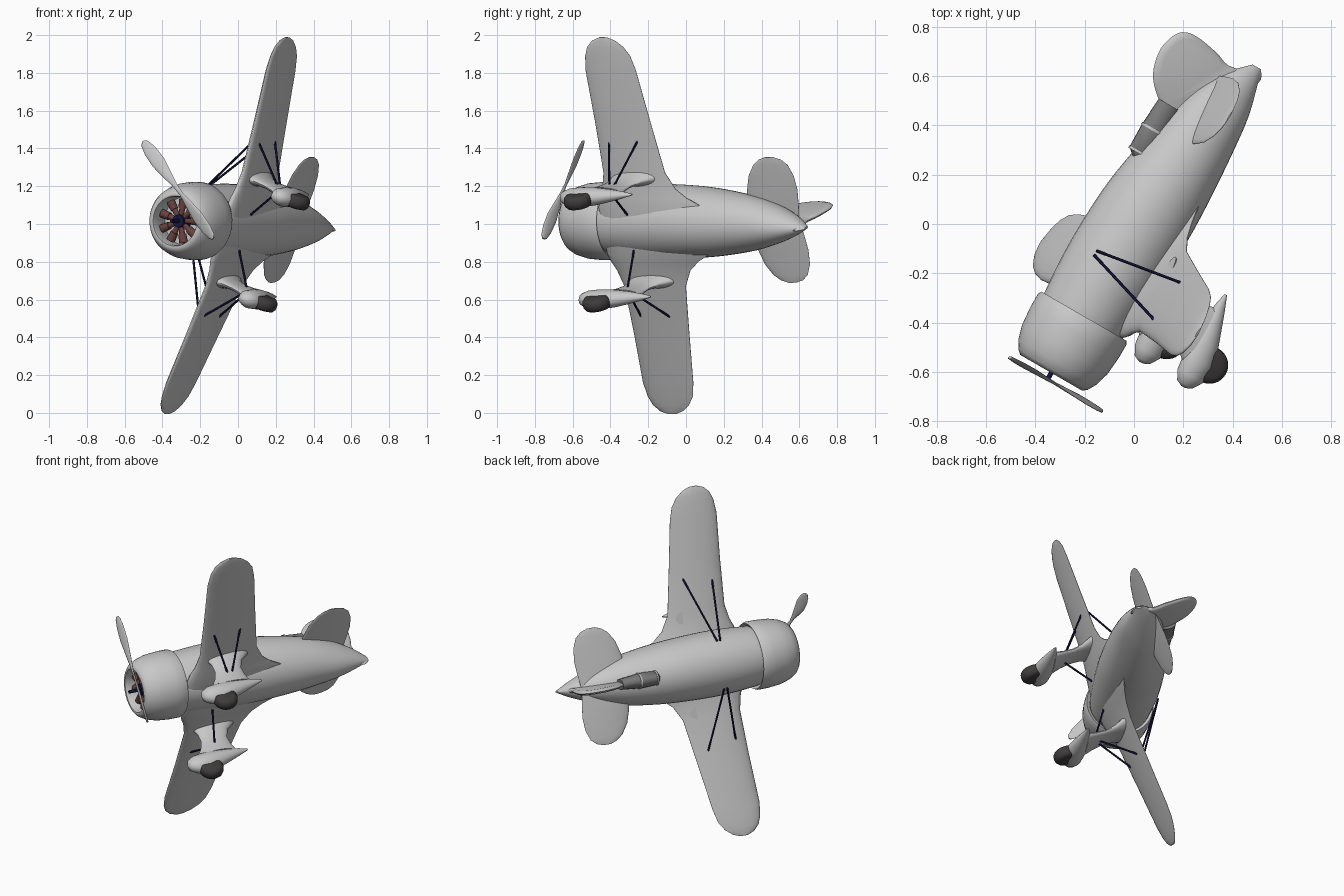
import bpy, bmesh
from math import sin, cos, pi, radians
from mathutils import Matrix, Vector

if "Cube" in bpy.data.objects:
    bpy.data.objects.remove(bpy.data.objects["Cube"], do_unlink=True)

# Aircraft frame: x = left wing, y = aft, z = up; then banked and turned
POSE = (Matrix.Translation((0, 0, 1.02)) @ Matrix.Rotation(radians(-30), 4, 'Z')
        @ Matrix.Rotation(radians(-69.8), 4, 'Y'))


def material(name, rgb):
    m = bpy.data.materials.new(name)
    m.use_nodes = True
    m.diffuse_color = (*rgb, 1)
    m.node_tree.nodes["Principled BSDF"].inputs["Base Color"].default_value = (*rgb, 1)
    return m


GREY = material("light grey", (0.58, 0.58, 0.58))
GLASS = material("canopy grey", (0.2, 0.2, 0.2))
TYRE = material("tyre black", (0.05, 0.045, 0.045))
NAVY = material("dark navy", (0.008, 0.008, 0.05))
RUST = material("cylinder brown", (0.14, 0.055, 0.05))


def finish(name, bm, mat, mirror=False, angle=40):
    bmesh.ops.recalc_face_normals(bm, faces=bm.faces)
    mesh = bpy.data.meshes.new(name)
    bm.to_mesh(mesh)
    bm.free()
    mesh.materials.append(mat)
    mesh.shade_smooth()
    mesh.set_sharp_from_angle(angle=radians(angle))
    ob = bpy.data.objects.new(name, mesh)
    bpy.context.collection.objects.link(ob)
    ob.matrix_world = POSE
    if mirror:
        ob.modifiers.new("Mirror", 'MIRROR')
    return ob


def loft(bm, rings, cap_start=True, cap_end=True):
    rows = [[bm.verts.new(p) for p in ring] for ring in rings]
    n = len(rows[0])
    for a, b in zip(rows, rows[1:]):
        for i in range(n):
            j = (i + 1) % n
            bm.faces.new((a[i], a[j], b[j], b[i]))
    if cap_start:
        bm.faces.new(rows[0])
    if cap_end:
        bm.faces.new(rows[-1])
    return bm


def ellipse(centre, a, b, n=32):
    c, a, b = Vector(centre), Vector(a), Vector(b)
    return [c + a * cos(2 * pi * i / n) + b * sin(2 * pi * i / n) for i in range(n)]


def body_ring(y, width, top, bottom, n=40):
    return ellipse((0, y, (top + bottom) / 2), (width, 0, 0), (0, 0, (top - bottom) / 2), n)


def smooth_path(points, steps=5):
    """Catmull-Rom through tuples of any length."""
    pts = [Vector(p) for p in points]
    pts = [pts[0]] + pts + [pts[-1]]
    out = []
    for a, b, c, d in zip(pts, pts[1:], pts[2:], pts[3:]):
        for k in range(steps):
            t = k / steps
            out.append(0.5 * (2 * b + (c - a) * t + (2 * a - 5 * b + 4 * c - d) * t ** 2
                              + (3 * b - a - 3 * c + d) * t ** 3))
    return out + [pts[-1]]


def airfoil(x, z, le, te, thick, n=12):
    def half(t):
        return thick * 2.6 * (t ** 0.5 * (1 - t) * 0.5 + 0.01)
    ts = [(1 - cos(pi * i / n)) / 2 for i in range(n + 1)]
    upper = [(x, le + (te - le) * t, z + half(t)) for t in ts]
    lower = [(x, le + (te - le) * t, z - half(t) * 0.7) for t in ts[::-1]]
    return upper + lower


def rod(bm, p, q, r1, r2, n=8):
    p, q = Vector(p), Vector(q)
    d = (q - p).normalized()
    a = d.orthogonal().normalized()
    b = d.cross(a)
    loft(bm, [ellipse(p, a * r1, b * r1, n), ellipse(q, a * r2, b * r2, n)])


# Fuselage: barrel tapering to an upright sternpost (y, half width, top, bottom)
stations = [(-.46, .17, .16, -.18), (-.42, .183, .175, -.195), (-.2, .198, .188, -.215),
            (.05, .192, .18, -.225), (.25, .175, .15, -.22), (.45, .142, .105, -.207),
            (.6, .098, .055, -.193), (.72, .05, -.02, -.165)]
stations = smooth_path([Vector(s) for s in stations] + [Vector((.8, .006, -.1, -.14))], 4)
finish("fuselage", loft(bmesh.new(), [body_ring(*s) for s in stations]), GREY)

# Engine cowling: outer skin, rounded lip, hollow inside with firewall
cowl = [(-.44, .18), (-.425, .2), (-.44, .207), (-.5, .207), (-.58, .2), (-.64, .183),
        (-.675, .163), (-.69, .145), (-.688, .133), (-.67, .128), (-.6, .13), (-.57, .13)]
rings = [ellipse((0, y, -.012), (r, 0, 0), (0, 0, r), 48) for y, r in cowl]
finish("cowling", loft(bmesh.new(), rings, cap_start=False), GREY, angle=50)

# Radial engine
bm = bmesh.new()
for i in range(9):
    d = Vector((sin(2 * pi * i / 9), 0, cos(2 * pi * i / 9)))
    c = Vector((0, -.63, -.012))
    rod(bm, c + d * .03, c + d * .07, .013, .016, 10)
    rod(bm, c + d * .07, c + d * .118, .021, .024, 10)
finish("engine_cylinders", bm, RUST)
bm = bmesh.new()
rod(bm, (0, -.58, -.012), (0, -.655, -.012), .04, .034, 20)
rod(bm, (0, -.65, -.012), (0, -.725, -.012), .01, .01, 12)
finish("engine_hub", bm, NAVY)

# Propeller: two twisted blades on one tilted line
bm = bmesh.new()
mid, along, across = Vector((.168, -.72, .008)), Vector((.5, 0, .866)), Vector((.866, 0, -.5))
blade = [(-.335, .008), (-.32, .022), (-.27, .034), (-.19, .037), (-.1, .024), (-.03, .012),
         (.03, .012), (.1, .024), (.19, .037), (.27, .034), (.32, .022), (.335, .008)]
rings = []
for t, w in blade:
    twist = Vector((0, .25 if t > 0 else -.25, 0))
    rings.append(ellipse(mid + along * t, (across + twist) * w, (0, .006, 0), 12))
finish("propeller", loft(bm, rings), GREY)

# Wings with flared root fillets and round tips (span, leading edge, trailing edge, thickness)
wing = [(0, -.42, .24, .1), (.13, -.425, .21, .095), (.18, -.41, .12, .085), (.23, -.387, .06, .072),
        (.32, -.365, .01, .062), (.6, -.372, -.035, .052), (.88, -.385, -.078, .04),
        (.96, -.375, -.1, .034), (1.01, -.355, -.135, .028), (1.045, -.32, -.18, .02),
        (1.062, -.275, -.225, .01)]
rings = [airfoil(x, -.162 + .073 * x, le, te, th) for x, le, te, th in wing]
finish("wings", loft(bmesh.new(), rings, cap_start=False), GREY, True, 50)

# Tailplane
tail = [(0, .38, .69, .03), (.08, .39, .702, .03), (.17, .405, .712, .026), (.25, .43, .705, .02),
        (.31, .47, .68, .016), (.34, .51, .645, .012), (.354, .55, .6, .006)]
rings = [airfoil(x, .005, le, te, th) for x, le, te, th in tail]
finish("tailplane", loft(bmesh.new(), rings, cap_start=False), GREY, True, 50)

# Fin and rudder: rounded outline plate with a bevelled rim
outline = [(.44, .09), (.49, .18), (.56, .25), (.65, .278), (.72, .268), (.77, .235), (.785, .17),
           (.768, .06), (.748, -.01), (.768, -.1), (.8, -.135), (.74, -.16), (.58, -.06)]
edge = smooth_path(outline, 4)
centre = Vector((.65, .06))
rings = []
for x, k in ((-.014, .86), (-.007, .97), (0, 1), (.007, .97), (.014, .86)):
    rings.append([(x, *(centre + (p - centre) * k)) for p in edge])
finish("fin_and_rudder", loft(bmesh.new(), rings), GREY)

# Canopy set ahead of the fin, with frames
canopy = [(.235, .03, .15), (.262, .045, .182), (.36, .046, .184), (.49, .032, .178)]
rings = [body_ring(y, w, top, .07, 16) for y, w, top in canopy]
finish("canopy", loft(bmesh.new(), rings), GLASS)
bm = bmesh.new()
for y, w, top in ((.262, .045, .182), (.37, .046, .184)):
    loft(bm, [body_ring(y + d, w + .003, top + .003, .07, 16) for d in (-.005, .005)])
finish("canopy_frames", bm, GREY)

# Landing gear legs: streamlined, flared at the wing (height, front, back, half thickness)
leg = [(-.12, -.33, -.03, .055), (-.16, -.315, -.055, .04), (-.2, -.305, -.11, .026),
       (-.26, -.31, -.14, .022), (-.32, -.34, -.14, .026), (-.38, -.39, -.13, .036)]
rings = [ellipse((.288, (f + b) / 2, z), (t, 0, 0), (0, (b - f) / 2, 0), 24) for z, f, b, t in leg]
finish("landing_gear_legs", loft(bmesh.new(), rings), GREY, True)

# Wheel pants: teardrops (y, height, half width, half height)
pants = [(-.472, -.43, .008, .01), (-.46, -.43, .03, .036), (-.42, -.432, .046, .06),
         (-.35, -.43, .051, .068), (-.27, -.42, .046, .057), (-.19, -.407, .033, .04),
         (-.12, -.396, .019, .024), (-.062, -.39, .004, .006)]
rings = [ellipse((.288, y, z), (w, 0, 0), (0, 0, h), 24) for y, z, w, h in pants]
finish("wheel_pants", loft(bmesh.new(), rings), GREY, True)

# Wheels: fat rounded tyres
tyre = [(-.036, .045), (-.032, .062), (-.018, .073), (0, .076), (.018, .073), (.032, .062), (.036, .045)]
rings = [ellipse((.288 + x, -.342, -.482), (0, r, 0), (0, 0, r), 32) for x, r in tyre]
finish("wheels", loft(bmesh.new(), rings), TYRE, True)

# Flying wires above and below the wings
wires = [((.145, -.19, .135), (.5, -.3, -.115)), ((.145, -.17, .135), (.53, -.11, -.115)),
         ((.3, -.246, -.3), (.495, -.3, -.135)), ((.3, -.22, -.3), (.495, -.125, -.135)),
         ((.29, -.246, -.32), (.1, -.236, -.19))]
bm = bmesh.new()
for p, q in wires:
    rod(bm, p, q, .006, .006, 6)
finish("bracing_wires", bm, NAVY, True)
